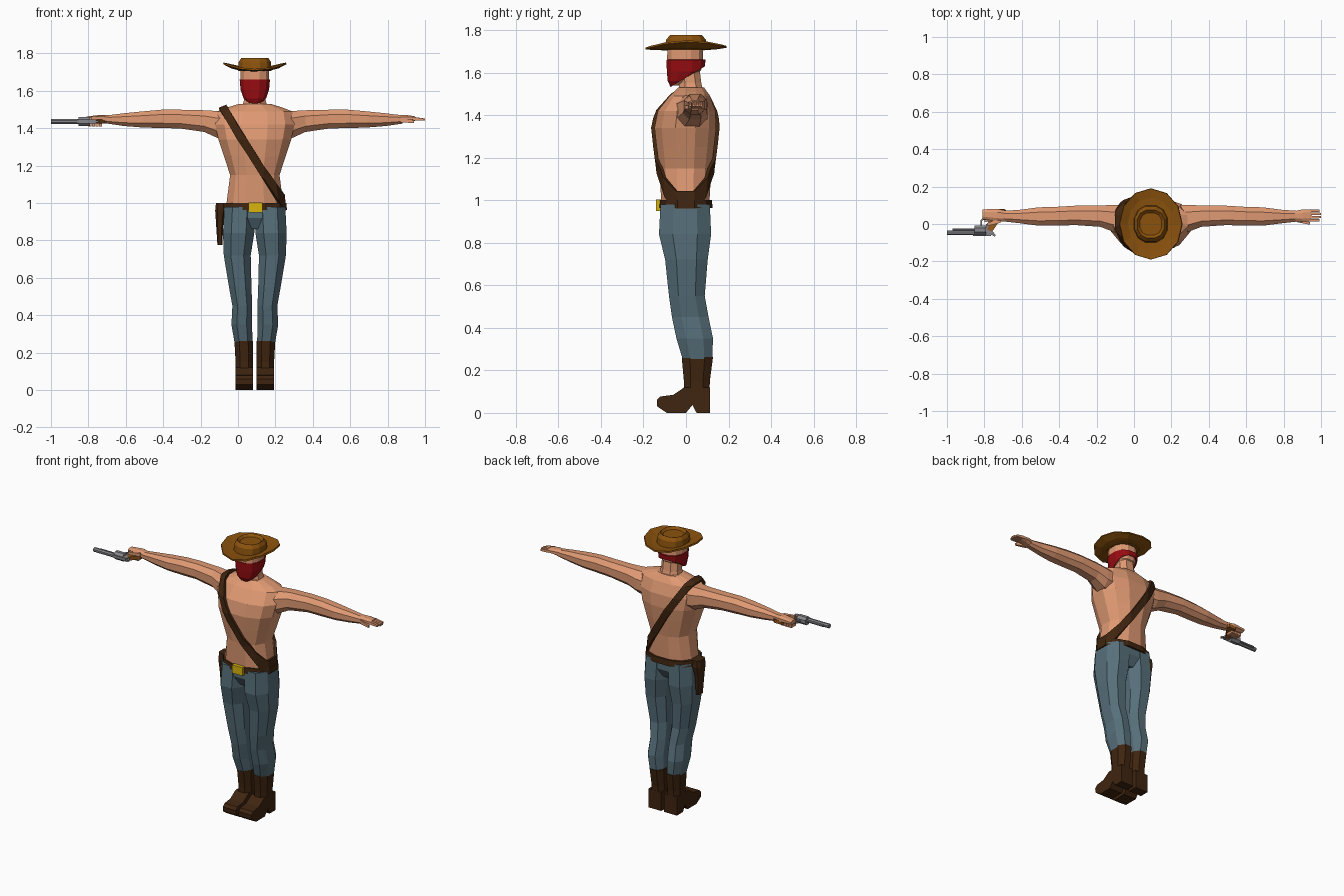
import bpy, bmesh, math
from mathutils import Vector

CX = 0.09  # body centre line


def material(name, r, g, b):
    m = bpy.data.materials.new(name)
    m.diffuse_color = (r, g, b, 1)
    return m


SKIN = material("skin", 0.74, 0.32, 0.17)
DENIM = material("denim", 0.095, 0.16, 0.195)
LEATHER = material("dark leather", 0.05, 0.018, 0.005)
RED = material("red cloth", 0.32, 0.004, 0.006)
HAT = material("hat brown", 0.26, 0.085, 0.004)
METAL = material("gun metal", 0.24, 0.24, 0.26)
GOLD = material("gold", 0.70, 0.46, 0.004)
WOOD = material("wood", 0.30, 0.10, 0.015)


def finish(bm, name, mat):
    bmesh.ops.recalc_face_normals(bm, faces=bm.faces)
    me = bpy.data.meshes.new(name)
    bm.to_mesh(me)
    bm.free()
    me.materials.append(mat)
    ob = bpy.data.objects.new(name, me)
    bpy.context.collection.objects.link(ob)
    return ob


def loft_bm(rows, axis="z", n=12, p=0.85, caps=True):
    """Rows are (position, centre u, centre v, radius u, radius v)."""
    bm = bmesh.new()
    k = math.cos(math.pi / n) ** p
    rings = []
    for t, cu, cv, ru, rv in rows:
        ring = []
        for i in range(n):
            a = (i + 0.5) * 2 * math.pi / n
            c, s = math.cos(a), math.sin(a)
            u = cu + ru * math.copysign(abs(c) ** p, c) / k
            v = cv + rv * math.copysign(abs(s) ** p, s) / k
            ring.append(bm.verts.new((u, v, t) if axis == "z" else (t, u, v)))
        rings.append(ring)
    for a, b in zip(rings, rings[1:]):
        for i in range(n):
            j = (i + 1) % n
            bm.faces.new((a[i], a[j], b[j], b[i]))
    if caps:
        bm.faces.new(rings[0])
        bm.faces.new(rings[-1])
    bmesh.ops.recalc_face_normals(bm, faces=bm.faces)
    return bm


def loft(name, rows, mat, **kw):
    return finish(loft_bm(rows, **kw), name, mat)


def plate(name, points, lo, hi, mat, axis):
    """Extrude a flat outline along x or z."""
    bm = bmesh.new()
    place = (lambda a, b, t: (t, a, b)) if axis == "x" else (lambda a, b, t: (a, b, t))
    f = bm.faces.new([bm.verts.new(place(a, b, lo)) for a, b in points])
    ext = bmesh.ops.extrude_face_region(bm, geom=[f])["geom"]
    shift = Vector(place(0, 0, hi)) - Vector(place(0, 0, lo))
    shift = Vector((hi - lo, 0, 0)) if axis == "x" else Vector((0, 0, hi - lo))
    bmesh.ops.translate(bm, vec=shift, verts=[v for v in ext if isinstance(v, bmesh.types.BMVert)])
    return finish(bm, name, mat)


def box(name, x0, x1, y0, y1, z0, z1, mat):
    return plate(name, [(x0, y0), (x1, y0), (x1, y1), (x0, y1)], z0, z1, mat, "z")


def cut(bm, co, no):
    geom = bm.verts[:] + bm.edges[:] + bm.faces[:]
    bmesh.ops.bisect_plane(bm, geom=geom, plane_co=co, plane_no=no, clear_outer=True)


def thicken(ob, t, offset=1):
    m = ob.modifiers.new("thickness", "SOLIDIFY")
    m.thickness = t
    m.offset = offset


# Torso and neck
TORSO = [(0.97, CX, -0.003, 0.155, 0.112), (1.15, CX, -0.003, 0.132, 0.122),
         (1.25, CX, -0.003, 0.165, 0.135), (1.34, CX, -0.003, 0.195, 0.145),
         (1.42, CX, 0.003, 0.212, 0.135), (1.49, CX, 0.018, 0.2, 0.095),
         (1.51, CX, 0.022, 0.15, 0.077), (1.53, CX, 0.025, 0.085, 0.06)]
loft("torso", TORSO, SKIN)
loft("neck", [(1.5, CX, 0.025, 0.07, 0.06), (1.55, CX, 0.02, 0.058, 0.052),
              (1.63, CX, 0.01, 0.055, 0.052)], SKIN, n=8)

# Shoulder strap: a diagonal slice of the torso surface, thickened
bm = loft_bm(TORSO)
no = Vector((0.848, 0, 0.531))
mid = Vector((0.083, 0, 1.247))
cut(bm, mid + no * 0.021, no)
cut(bm, mid - no * 0.021, -no)
thicken(finish(bm, "shoulder_strap", LEATHER), 0.016)

# Head and bandana
loft("head", [(1.54, CX, -0.05, 0.03, 0.02), (1.57, CX, -0.025, 0.055, 0.05),
              (1.61, CX, -0.005, 0.07, 0.076), (1.66, CX, -0.004, 0.077, 0.085),
              (1.72, CX, -0.004, 0.077, 0.083)], SKIN)
bm = loft_bm([(1.525, CX, -0.055, 0.028, 0.014), (1.56, CX, -0.028, 0.06, 0.058),
              (1.605, CX, -0.002, 0.076, 0.088), (1.66, CX, 0, 0.081, 0.092)], caps=False)
cut(bm, Vector((0, 0.09, 1.63)), Vector((0, 0.6, -1)))
thicken(finish(bm, "bandana", RED), 0.006, -1)

# Hat brim curled up at the sides
bm = bmesh.new()
rings = []
for s in (0.45, 0.75, 1.0):
    ring = []
    for i in range(12):
        a = i * math.pi / 6
        c, d = math.cos(a), math.sin(a)
        z = 1.708 + s ** 3 * (0.034 * c * c + 0.005 + 0.008 * d * (d > 0))
        ring.append(bm.verts.new((CX + 0.168 * s * c, 0.19 * s * d, z)))
    rings.append(ring)
for a, b in zip(rings, rings[1:]):
    for i in range(12):
        j = (i + 1) % 12
        bm.faces.new((a[i], a[j], b[j], b[i]))
bm.faces.new(rings[0])
thicken(finish(bm, "hat_brim", HAT), 0.009, 0)

# Hat crown with a dented top
loft("hat_crown", [(1.705, CX, 0, 0.09, 0.1), (1.755, CX, 0, 0.086, 0.093),
                   (1.776, CX, 0, 0.072, 0.075), (1.762, CX, 0, 0.058, 0.06)], HAT)

# Arms, legs and boots on both sides
ARM = [(0.13, 0.02, 1.415, 0.08, 0.072), (0.2, 0.03, 1.42, 0.072, 0.072),
       (0.27, 0.042, 1.438, 0.057, 0.058), (0.40, 0.046, 1.449, 0.052, 0.05),
       (0.50, 0.042, 1.45, 0.05, 0.049), (0.60, 0.04, 1.447, 0.049, 0.043),
       (0.70, 0.04, 1.446, 0.036, 0.034), (0.79, 0.042, 1.447, 0.028, 0.022)]
# height, inner edge, outer edge, front, back
LEG = [(0.98, -0.003, 0.163, -0.12, 0.112), (0.84, 0.003, 0.17, -0.127, 0.118),
       (0.72, 0.022, 0.166, -0.098, 0.102), (0.55, 0.018, 0.138, -0.08, 0.088),
       (0.45, 0.014, 0.12, -0.066, 0.106), (0.35, 0.015, 0.125, -0.045, 0.127),
       (0.25, 0.012, 0.108, -0.015, 0.123)]
BOOT = [(0.262, 0.009, 0.109, -0.02, 0.127), (0.15, 0.01, 0.103, -0.01, 0.112),
        (0.06, 0.01, 0.103, -0.01, 0.11)]
FOOT = [(0.112, 0), (0.112, 0.12), (-0.008, 0.12), (-0.06, 0.085), (-0.12, 0.077),
        (-0.137, 0.06), (-0.135, 0.03), (-0.09, 0), (0, 0), (0.03, 0.037), (0.05, 0)]


def edges_to_rows(rows, sgn):
    return [(z, CX + sgn * (a + b) / 2, (f + k) / 2, (b - a) / 2, (k - f) / 2)
            for z, a, b, f, k in rows]


for side, sgn in (("left", 1), ("right", -1)):
    loft(side + "_arm", [(CX + sgn * r[0],) + r[1:] for r in ARM], SKIN, axis="x", n=8)
    loft(side + "_trouser_leg", edges_to_rows(LEG, sgn), DENIM, n=8)
    loft(side + "_boot_shaft", edges_to_rows(BOOT, sgn), LEATHER, n=8)
    xs = sorted((CX + sgn * 0.01, CX + sgn * 0.103))
    plate(side + "_boot_foot", FOOT, xs[0], xs[1], LEATHER, "x")

# Seat of the trousers, belt and buckle
loft("trouser_seat", [(0.86, CX, -0.003, 0.09, 0.08), (0.92, CX, -0.003, 0.158, 0.115),
                      (0.99, CX, -0.003, 0.158, 0.115)], DENIM)
loft("belt", [(0.963, CX, 0, 0.172, 0.125), (1.0, CX, 0, 0.168, 0.122)], LEATHER)
box("belt_buckle", 0.055, 0.13, -0.14, -0.11, 0.95, 1.003, GOLD)

# Holster on the right hip
loft("holster", [(0.775, -0.097, 0, 0.013, 0.024), (0.9, -0.098, 0, 0.02, 0.034),
                 (0.96, -0.094, 0, 0.028, 0.045), (1.0, -0.088, 0, 0.03, 0.04)],
     LEATHER, n=8, p=0.6)

# Open left hand
loft("left_palm", [(0.86, 0.042, 1.449, 0.027, 0.023), (0.90, 0.044, 1.453, 0.034, 0.018),
                   (0.945, 0.046, 1.452, 0.032, 0.012)], SKIN, axis="x", n=8)
for i in range(4):
    y = 0.02 + i * 0.017
    loft(f"left_finger_{i + 1}", [(0.935, y, 1.452, 0.0075, 0.009),
                                  (1.0 - 0.008 * (i in (0, 3)), y, 1.446, 0.006, 0.006)],
         SKIN, axis="x", n=4)
loft("left_thumb", [(0.87, 0.022, 1.443, 0.012, 0.012), (0.94, 0.003, 1.436, 0.007, 0.008)],
     SKIN, axis="x", n=4)

# Right fist with fingers curled around the grip
loft("right_palm", [(-0.68, 0.042, 1.447, 0.028, 0.023), (-0.73, 0.047, 1.452, 0.034, 0.02),
                    (-0.81, 0.052, 1.45, 0.026, 0.013)], SKIN, axis="x", n=8)
for i in range(4):
    x = -0.735 - i * 0.019
    box(f"right_finger_{i + 1}", x - 0.008, x + 0.008, 0.012, 0.06, 1.41, 1.428, SKIN)
loft("right_thumb", [(-0.71, 0.02, 1.455, 0.012, 0.01), (-0.785, -0.003, 1.455, 0.008, 0.008)],
     SKIN, axis="x", n=4)

# Revolver lying on its side
for name, x0, x1, y, r in (("gun_barrel", -1.0, -0.84, -0.047, 0.013),
                           ("gun_ejector_rod", -0.97, -0.84, -0.03, 0.007),
                           ("gun_cylinder", -0.853, -0.79, -0.033, 0.025)):
    loft(name, [(x0, y, 1.436, r, r), (x1, y, 1.436, r, r)], METAL, axis="x", n=8, p=1)
box("gun_frame_top", -0.86, -0.765, -0.063, -0.052, 1.427, 1.445, METAL)
box("gun_frame_back", -0.792, -0.758, -0.06, 0.0, 1.425, 1.447, METAL)
plate("gun_hammer", [(-0.765, -0.055), (-0.745, -0.068), (-0.74, -0.06), (-0.758, -0.035)],
      1.431, 1.441, METAL, "z")
plate("gun_trigger_guard", [(-0.82, -0.01), (-0.82, 0.02), (-0.81, 0.03), (-0.78, 0.03),
                            (-0.765, 0.0), (-0.775, 0.0), (-0.785, 0.022), (-0.806, 0.022),
                            (-0.812, 0.015), (-0.812, -0.01)], 1.431, 1.441, METAL, "z")
plate("gun_grip", [(-0.785, -0.03), (-0.758, -0.04), (-0.71, 0.03), (-0.68, 0.07),
                   (-0.69, 0.08), (-0.74, 0.08), (-0.765, 0.02)], 1.424, 1.447, WOOD, "z")
